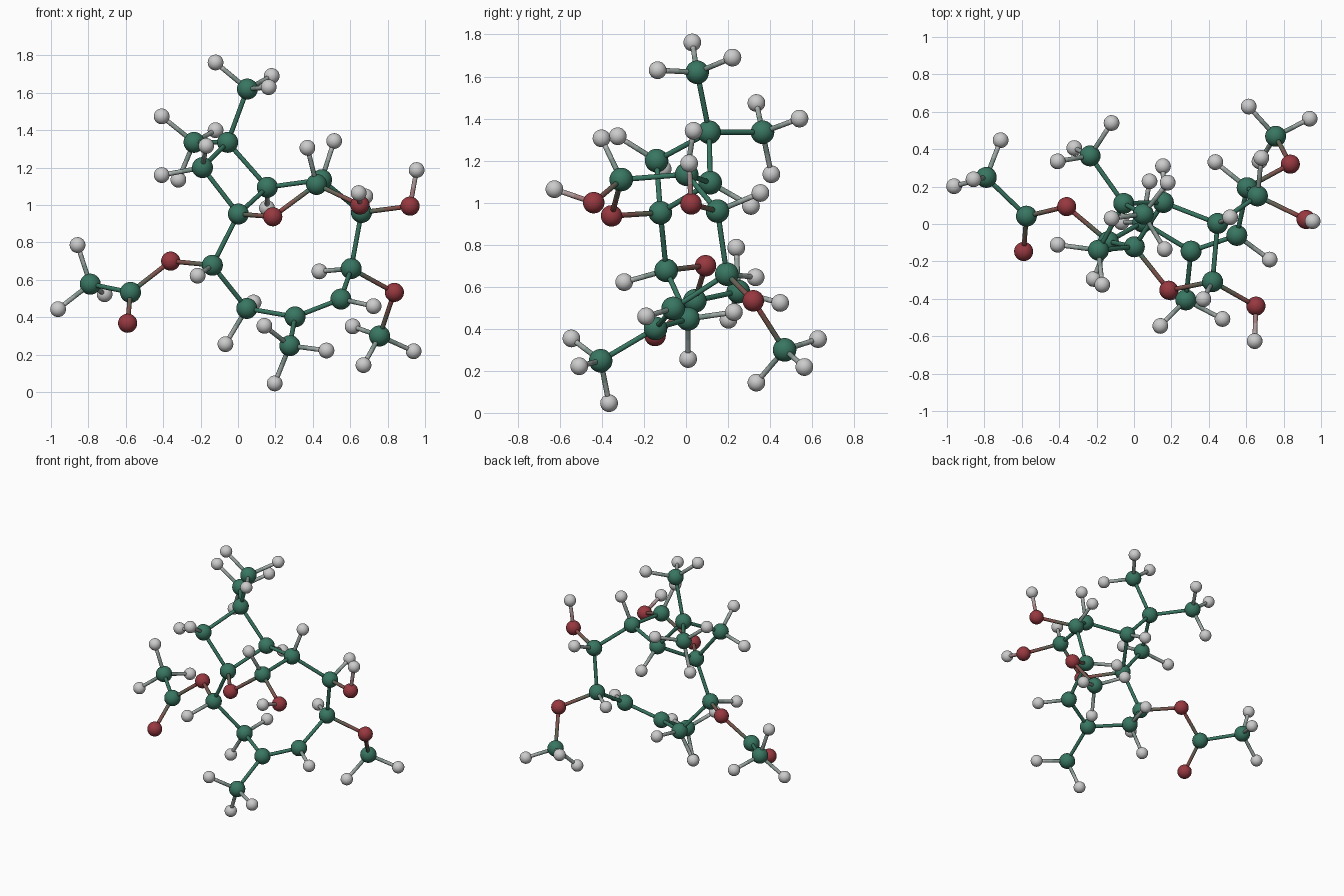
import bpy, bmesh
from mathutils import Vector

if "Cube" in bpy.data.objects:
    bpy.data.objects.remove(bpy.data.objects["Cube"])

COLOUR = {"C": (0.04, 0.18, 0.12), "O": (0.31, 0.04, 0.05), "H": (0.5, 0.5, 0.5)}
RADIUS = {"C": 0.056, "O": 0.051, "H": 0.042}
NAME = {"C": "carbon", "O": "oxygen", "H": "hydrogen"}
BOND_RADIUS = 0.0125
SIDES, STEPS = 16, 4

# Ring skeleton
ring = {
    "C2": (-.055, .11, 1.335), "C4": (-.19, -.14, 1.20), "C5": (.157, .115, 1.095),
    "C6": (.002, -.122, .952), "C7": (.42, -.308, 1.11), "C8": (.447, .003, 1.135),
    "C9": (.66, .15, .96), "C10": (.605, .194, .66), "C11": (.55, -.061, .497),
    "C12": (.305, -.145, .402), "C14": (.047, .01, .447), "C15": (-.137, -.094, .678),
    "O3": (.186, -.354, .937),
}
# Side groups
side = {
    "C1": (.05, .053, 1.62), "C3": (-.235, .364, 1.335), "C13": (.277, -.406, .248),
    "O1": (-.36, .093, .70), "C16": (-.575, .042, .533), "O2": (-.59, -.147, .368),
    "C17": (-.79, .249, .577), "O4": (.652, -.439, 1.0), "O5": (.92, .024, .994),
    "O6": (.836, .32, .533), "C18": (.757, .469, .30),
}
links = ("C1-C2 C2-C3 C2-C4 C2-C5 C4-C6 C5-C6 C5-C8 C6-O3 O3-C7 C7-C8 C7-O4 C8-C9 C9-O5 "
         "C9-C10 C10-O6 O6-C18 C10-C11 C11-C12 C12-C13 C12-C14 C14-C15 C15-C6 C15-O1 "
         "O1-C16 C16-O2 C16-C17").split()

# Hydrogens of the end groups
methyl_h = {
    "C1": [(-.12, .03, 1.762), (.18, .221, 1.69), (.164, -.135, 1.63)],
    "C3": [(-.408, .335, 1.474), (-.12, .54, 1.40), (-.319, .406, 1.135)],
    "C13": [(.196, -.366, .046), (.473, -.508, .222), (.141, -.545, .354)],
    "C17": [(-.858, .239, .786), (-.962, .202, .443), (-.713, .448, .523)],
    "C18": [(.613, .628, .351), (.671, .335, .144), (.939, .563, .218)],
}
# Hydrogens on the ring and hydroxyls
ring_h = {
    "C4": [(-.408, -.111, 1.16), (-.17, -.325, 1.316)], "C5": [(.155, .309, .984)],
    "C7": [(.371, -.402, 1.306)], "C8": [(.514, .036, 1.342)], "C9": [(.681, .354, 1.046)],
    "C10": [(.435, .331, .645)], "C11": [(.725, -.19, .459)],
    "C14": [(-.067, .01, .256), (.083, .228, .479)], "C15": [(-.216, -.294, .622)],
    "O4": [(.645, -.626, 1.064)], "O5": [(.955, .015, 1.187)],
}


def material(a, b, t):
    """Blended colour between two elements; pure hydrogen stays plain grey."""
    name = f"blend_{NAME[a]}_{NAME[b]}_{t:.2f}"
    mat = bpy.data.materials.get(name) or bpy.data.materials.new(name)
    col = Vector(COLOUR[a]).lerp(Vector(COLOUR[b]), t)
    mat.diffuse_color = (*col, 1)
    mat.use_nodes = True
    mat.node_tree.nodes["Principled BSDF"].inputs["Base Color"].default_value = mat.diffuse_color
    return mat


def add_object(name, mesh, location):
    ob = bpy.data.objects.new(name, mesh)
    ob.location = location
    bpy.context.collection.objects.link(ob)
    return ob


def ball_mesh(element):
    bm = bmesh.new()
    bmesh.ops.create_uvsphere(bm, u_segments=28, v_segments=18, radius=RADIUS[element])
    for f in bm.faces:
        f.smooth = True
    mesh = bpy.data.meshes.new(NAME[element])
    bm.to_mesh(mesh)
    bm.free()
    if element != "H":
        mesh.materials.append(material(element, element, 0))
    return mesh


def bond(key_a, key_b, pa, pb):
    """Thin rod from atom to atom, its colour fading along the length."""
    a, b = key_a[0], key_b[0]
    pa, pb = Vector(pa), Vector(pb)
    axis = pb - pa
    bm = bmesh.new()
    circle = bmesh.ops.create_circle(bm, segments=SIDES, radius=BOND_RADIUS)["verts"]
    edges = list({e for v in circle for e in v.link_edges})
    for i in range(STEPS):
        out = bmesh.ops.extrude_edge_only(bm, edges=edges)["geom"]
        edges = [g for g in out if isinstance(g, bmesh.types.BMEdge)]
        for f in (g for g in out if isinstance(g, bmesh.types.BMFace)):
            f.material_index, f.smooth = i, True
        verts = [g for g in out if isinstance(g, bmesh.types.BMVert)]
        bmesh.ops.translate(bm, verts=verts, vec=(0, 0, axis.length / STEPS))
    bmesh.ops.holes_fill(bm, edges=[e for e in bm.edges if e.is_boundary], sides=0)
    # keep only the rim edges of each tube section as separate rings
    edges = [e for e in edges if e.is_valid]
    bmesh.ops.recalc_face_normals(bm, faces=bm.faces)
    mesh = bpy.data.meshes.new("bond")
    bm.to_mesh(mesh)
    bm.free()
    for i in range(STEPS):
        mesh.materials.append(material(a, b, (i + .5) / STEPS))
    ob = add_object(f"bond_{key_a}_{key_b}".lower(), mesh, pa)
    ob.rotation_mode = 'QUATERNION'
    ob.rotation_quaternion = axis.to_track_quat('Z', 'Y')


balls = {e: ball_mesh(e) for e in "COH"}
atoms = {**ring, **side}

# Carbon and oxygen balls
for key, pos in atoms.items():
    add_object(f"{NAME[key[0]]}_{key[1:]}", balls[key[0]], pos)

# Rods of the skeleton
for link in links:
    p, q = link.split("-")
    bond(p, q, atoms[p], atoms[q])

# Hydrogen balls with their rods
count = 0
for table in (methyl_h, ring_h):
    for key, places in table.items():
        for pos in places:
            count += 1
            add_object(f"hydrogen_{count}", balls["H"], pos)
            bond(key, f"H{count}", atoms[key], pos)
